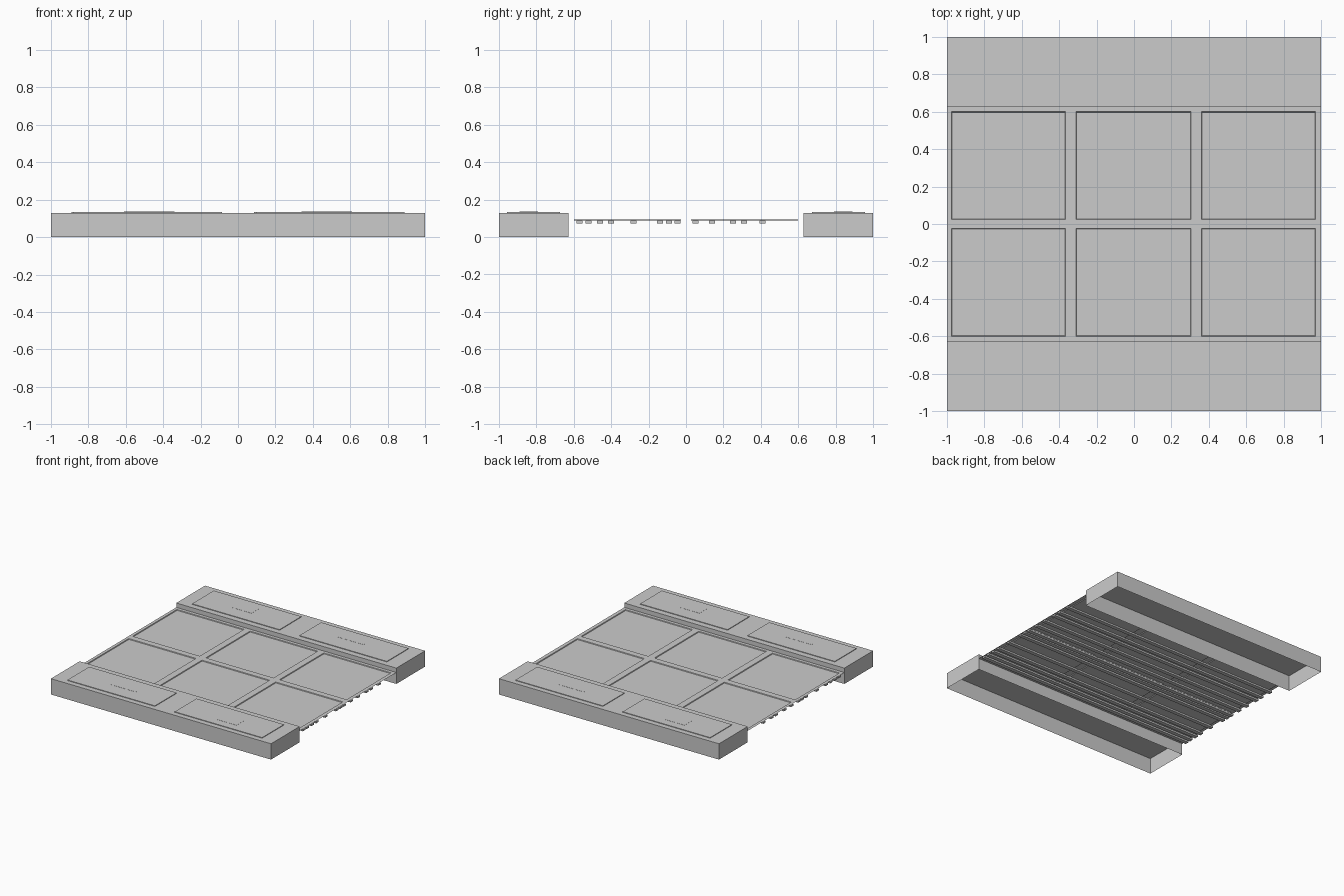
import bpy, bmesh
from mathutils import Matrix, Vector

if "Cube" in bpy.data.objects:
    bpy.data.objects.remove(bpy.data.objects["Cube"])


def finish(bm, name):
    mesh = bpy.data.meshes.new(name)
    bm.to_mesh(mesh)
    bm.free()
    ob = bpy.data.objects.new(name, mesh)
    bpy.context.collection.objects.link(ob)
    return ob


def box(name, x, y, z, open_bottom=False):
    x, y, z = sorted(x), sorted(y), sorted(z)
    bm = bmesh.new()
    bmesh.ops.create_cube(bm, size=1)
    for v in bm.verts:
        v.co = Vector([r[0] if c < 0 else r[1] for r, c in zip((x, y, z), v.co)])
    bm.normal_update()
    if open_bottom:
        bmesh.ops.delete(bm, geom=[f for f in bm.faces if f.normal.z < -0.5], context='FACES')
    return finish(bm, name)


# Raised side curbs; the second side is the first turned half way round
for side, s in (("back", 1), ("front", -1)):
    def flip(a, b):
        return (a * s, b * s)

    box(side + "_curb", (-1, 1), flip(0.627, 1), (0, 0.13), open_bottom=True)
    for label, x in (("left", (-0.89, -0.095)), ("right", (0.085, 0.88))):
        box(f"{side}_curb_plate_{label}", flip(*x), flip(0.675, 0.957), (0.13, 0.135), True)
    # small hatch and narrow handle slot on the plates
    box(side + "_hatch", flip(-0.61, -0.43), flip(0.79, 0.89), (0.134, 0.136), True)
    box(side + "_handle", flip(0.34, 0.57), flip(0.815, 0.84), (0.134, 0.136), True)

# Walkway deck: one sheet with six shallow recessed panels
xs = [-1, -0.975, -0.365, -0.31, 0.305, 0.36, 0.97, 1]
ys = [-0.627, -0.6, -0.025, 0.025, 0.6, 0.627]
bm = bmesh.new()
grid = [[bm.verts.new((x, y, 0.094)) for y in ys] for x in xs]
recessed = []
for i in range(len(xs) - 1):
    for j in range(len(ys) - 1):
        f = bm.faces.new((grid[i][j], grid[i + 1][j], grid[i + 1][j + 1], grid[i][j + 1]))
        if i % 2 and j % 2:
            recessed.append(f)
bm.normal_update()
bmesh.ops.inset_individual(bm, faces=recessed, thickness=0.004, depth=-0.006)
finish(bm, "deck")

# Pipes running lengthwise beneath the deck
for n, y in enumerate((-0.57, -0.52, -0.46, -0.4, -0.28, -0.14, -0.09, -0.045,
                       0.05, 0.14, 0.25, 0.31, 0.41)):
    box(f"under_pipe_{n + 1}", (-1, 1), (y - 0.016, y + 0.016), (0.074, 0.0875))
